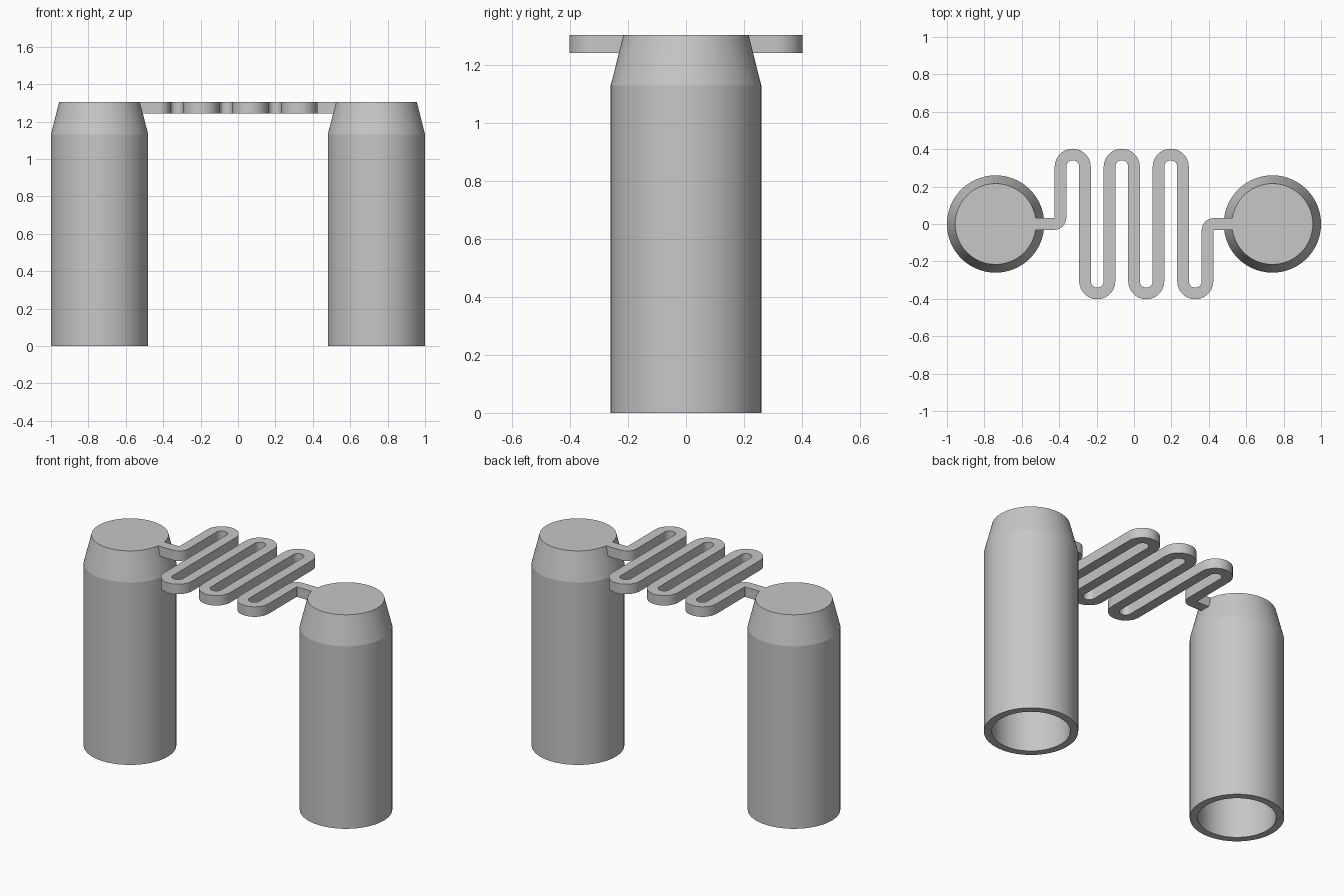
import bpy, bmesh
from math import cos, sin, pi
from mathutils import Vector

if "Cube" in bpy.data.objects:
    bpy.data.objects.remove(bpy.data.objects["Cube"], do_unlink=True)

grey = bpy.data.materials.new("plain grey")
grey.use_nodes = True
grey.diffuse_color = (0.57, 0.57, 0.57, 1)
grey.node_tree.nodes["Principled BSDF"].inputs["Base Color"].default_value = grey.diffuse_color

TOP, SHOULDER, CENTRE = 1.305, 1.13, 0.74
STEP, HALF_WIDTH, STRIP_Z = 0.131, 0.031, 1.243


def finish(name, bm):
    bmesh.ops.recalc_face_normals(bm, faces=bm.faces)
    mesh = bpy.data.meshes.new(name)
    bm.to_mesh(mesh)
    bm.free()
    mesh.materials.append(grey)
    obj = bpy.data.objects.new(name, mesh)
    bpy.context.collection.objects.link(obj)
    bpy.ops.object.select_all(action="DESELECT")
    obj.select_set(True)
    bpy.context.view_layer.objects.active = obj
    bpy.ops.object.shade_smooth_by_angle(angle=0.2)
    return obj


# Hollow post: bore, foot ring, wall, tapered shoulder and flat cap
def post(name, x, sides=96):
    profile = [(0.216, SHOULDER), (0.216, 0), (0.26, 0), (0.26, SHOULDER), (0.216, TOP)]
    bm = bmesh.new()
    rings = [[bm.verts.new((x + r * cos(2 * pi * i / sides), r * sin(2 * pi * i / sides), z))
              for i in range(sides)] for r, z in profile]
    for a, b in zip(rings, rings[1:]):
        for i in range(sides):
            j = (i + 1) % sides
            bm.faces.new((a[i], a[j], b[j], b[i]))
    bm.faces.new(rings[0])
    bm.faces.new(rings[-1])
    finish(name, bm)


def arc(cx, cy, r, start, end, steps):
    angles = [start + (end - start) * i / steps for i in range(steps + 1)]
    return [Vector((cx + r * cos(a), cy + r * sin(a))) for a in angles]


# Serpentine strip: centre line with entry bend, six U-turns and exit bend
def serpentine():
    bend, turn_y = HALF_WIDTH + 0.001, 0.306
    edge = 3 * STEP
    entry = arc(-edge - bend, bend, bend, -pi / 2, 0, 8)
    path = [Vector((-0.53, 0))] + entry
    for k in range(6):
        side = 1 if k % 2 == 0 else -1
        path += arc(-edge + (k + 0.5) * STEP, side * turn_y, STEP / 2, side * pi, 0, 20)
    path += [-p for p in reversed(entry)] + [Vector((0.53, 0))]

    bm = bmesh.new()
    sections = []
    for i, p in enumerate(path):
        before = (p - path[i - 1]).normalized() if i else Vector((1, 0))
        after = (path[i + 1] - p).normalized() if i + 1 < len(path) else Vector((1, 0))
        t = (before + after).normalized()
        n = Vector((-t.y, t.x)) * HALF_WIDTH
        corners = [(p + n, TOP), (p - n, TOP), (p - n, STRIP_Z), (p + n, STRIP_Z)]
        sections.append([bm.verts.new((c.x, c.y, z)) for c, z in corners])
    for a, b in zip(sections, sections[1:]):
        for i in range(4):
            j = (i + 1) % 4
            bm.faces.new((a[i], a[j], b[j], b[i]))
    bm.faces.new(sections[0])
    bm.faces.new(sections[-1])
    finish("serpentine_strip", bm)


post("left_post", CENTRE)
post("right_post", -CENTRE)
serpentine()
